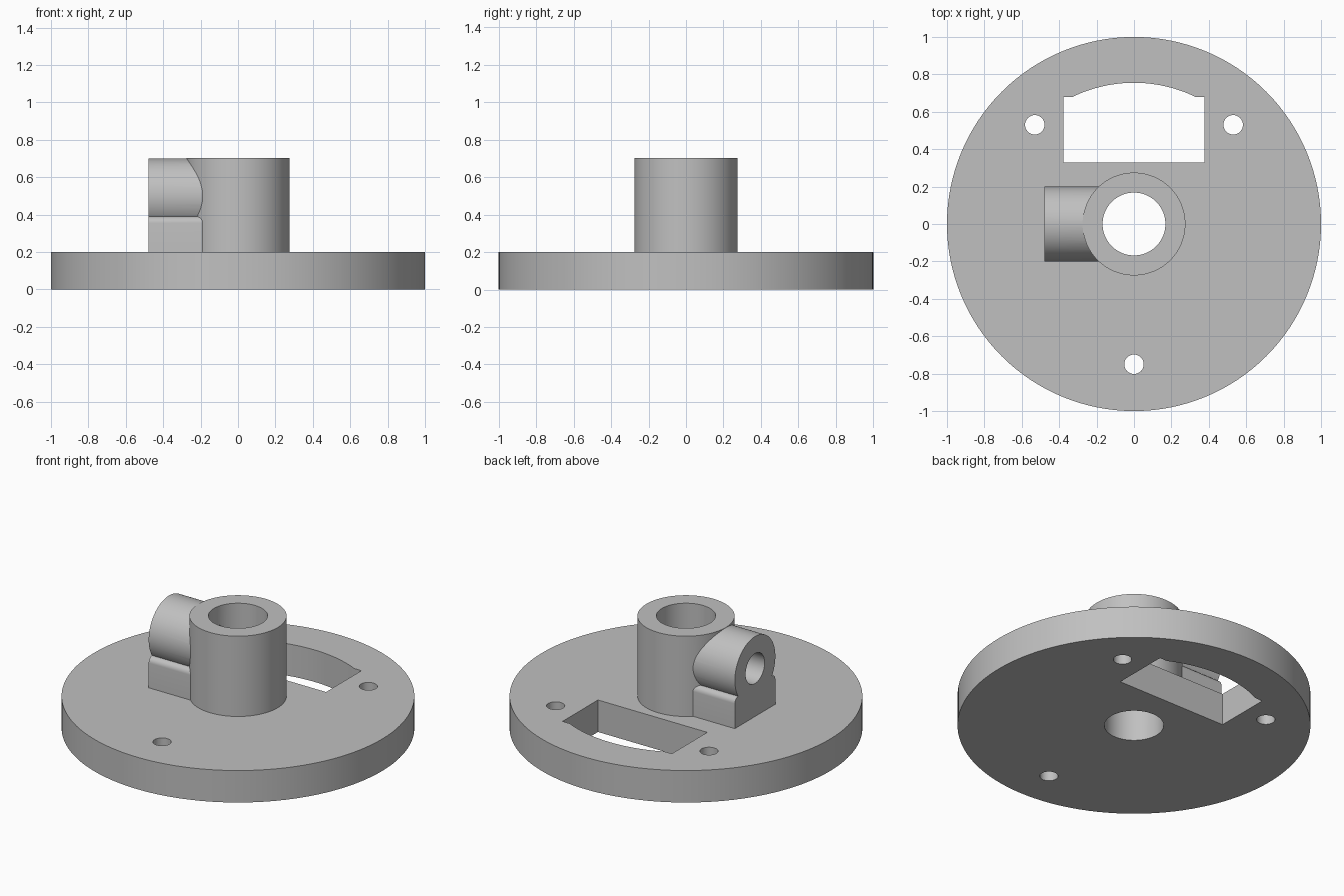
import bpy, bmesh
from math import sin, cos, pi, asin, radians
from mathutils import Matrix, Vector

cube = bpy.data.objects.get("Cube")
if cube:
    bpy.data.objects.remove(cube, do_unlink=True)

grey = bpy.data.materials.new("plain grey")
grey.use_nodes = True
colour = (0.53, 0.53, 0.53, 1)
grey.diffuse_color = colour
grey.node_tree.nodes["Principled BSDF"].inputs["Base Color"].default_value = colour

UP = Matrix.Identity(4)
# Profile (u, v) becomes (y, z) and the extrusion runs along x
ALONG_X = Matrix(((0, 0, 1, 0), (1, 0, 0, 0), (0, 1, 0, 0), (0, 0, 0, 1)))


def arc(radius, start, end, steps, centre=(0, 0)):
    angles = [start + (end - start) * i / steps for i in range(steps + 1)]
    return [(centre[0] + radius * cos(a), centre[1] + radius * sin(a)) for a in angles]


def circle(radius, sides, centre=(0, 0)):
    return arc(radius, 0, 2 * pi, sides, centre)[:-1]


def prism(name, profile, low, high, frame=UP):
    """Extrude a closed profile from low to high along the frame's third axis."""
    bm = bmesh.new()
    face = bm.faces.new([bm.verts.new((u, v, low)) for u, v in profile])
    top = bmesh.ops.extrude_face_region(bm, geom=[face])["geom"]
    moved = [g for g in top if isinstance(g, bmesh.types.BMVert)]
    bmesh.ops.translate(bm, verts=moved, vec=Vector((0, 0, high - low)))
    bm.transform(frame)
    bmesh.ops.recalc_face_normals(bm, faces=bm.faces)
    mesh = bpy.data.meshes.new(name)
    bm.to_mesh(mesh)
    bm.free()
    mesh.materials.append(grey)
    obj = bpy.data.objects.new(name, mesh)
    bpy.context.collection.objects.link(obj)
    return obj


def combine(target, tool, operation):
    mod = target.modifiers.new(tool.name, "BOOLEAN")
    mod.operation = operation
    mod.solver = "EXACT"
    mod.object = tool
    bpy.context.view_layer.objects.active = target
    bpy.ops.object.modifier_apply(modifier=mod.name)
    bpy.data.objects.remove(tool, do_unlink=True)


# Round base plate, with the upright hub and the side boss joined to it
body = prism("flanged_hub", circle(1, 128), 0, 0.2)
combine(body, prism("hub", circle(0.275, 96), 0.1, 0.702), "UNION")
combine(body, prism("side_boss", circle(0.2, 80, (0, 0.5)), -0.478, -0.05, ALONG_X), "UNION")

# Support block under the boss, with rounded upper edges
r, half, top = 0.035, 0.2, 0.39
block = [(-half, 0.1), (half, 0.1)]
block += arc(r, 0, pi / 2, 8, (half - r, top - r))
block += arc(r, pi / 2, pi, 8, (r - half, top - r))
combine(body, prism("support_block", block, -0.478, -0.05, ALONG_X), "UNION")

# Central bore and the cross hole that runs into it
combine(body, prism("bore", circle(0.168, 80), -0.1, 0.9), "DIFFERENCE")
combine(body, prism("cross_hole", circle(0.094, 48, (0, 0.5)), -0.6, -0.02, ALONG_X), "DIFFERENCE")

# Three screw holes on one pitch circle
for degrees in (45, 135, 270):
    a = radians(degrees)
    spot = (0.75 * cos(a), 0.75 * sin(a))
    combine(body, prism("screw_hole", circle(0.052, 32, spot), -0.1, 0.3), "DIFFERENCE")

# Window with an arched outer side
side, inner, shoulder, reach = 0.378, 0.33, 0.68, 0.755
a = asin(shoulder / reach)
window = [(-side, shoulder), (-side, inner), (side, inner), (side, shoulder)]
window += arc(reach, a, pi - a, 24)
combine(body, prism("window", window, -0.1, 0.3), "DIFFERENCE")

# Smooth round walls, crisp edges
bpy.ops.object.select_all(action="DESELECT")
body.select_set(True)
bpy.context.view_layer.objects.active = body
bpy.ops.object.shade_smooth_by_angle(angle=radians(30))
